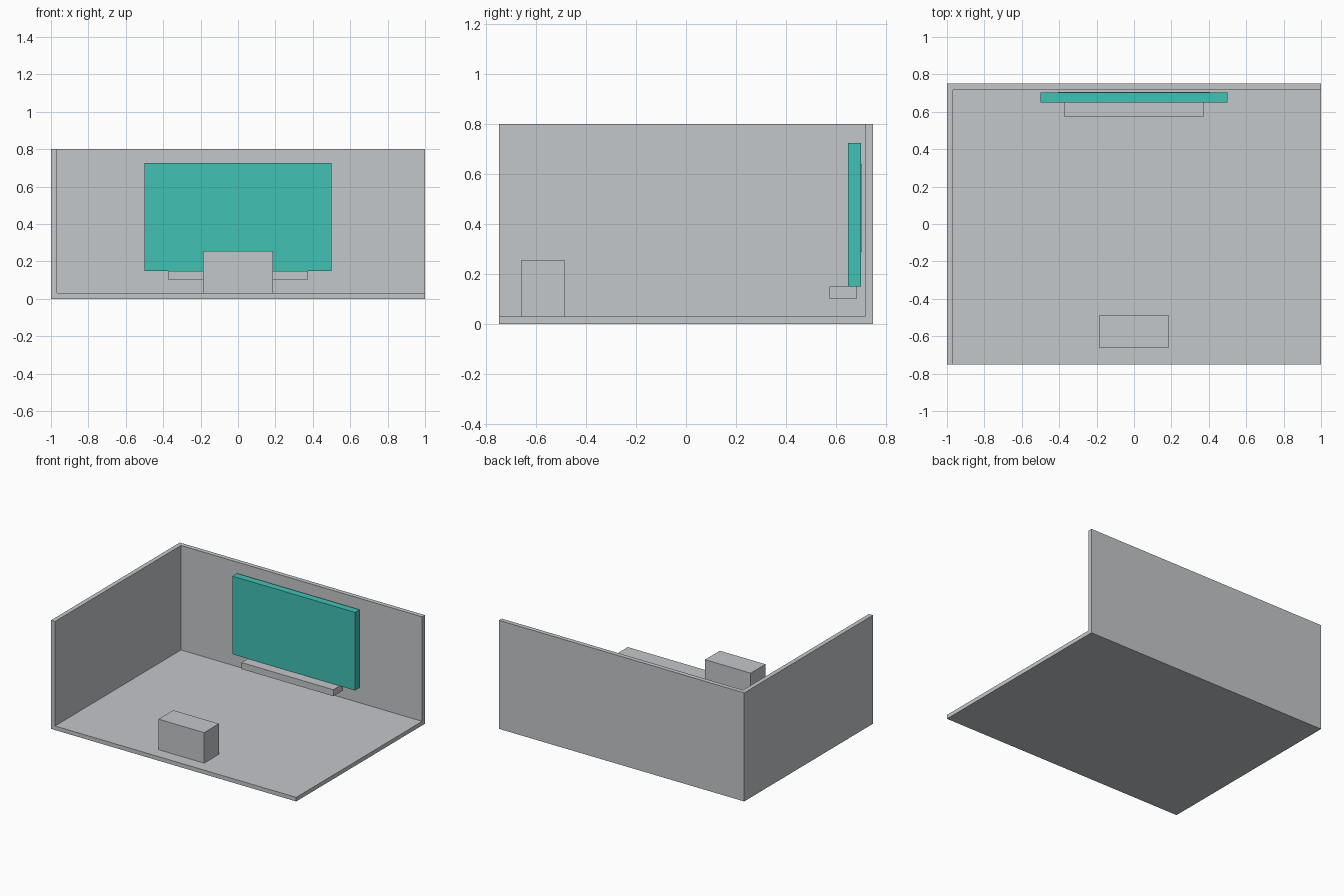
import bpy

default = bpy.data.objects.get("Cube")
if default:
    bpy.data.objects.remove(default, do_unlink=True)


def make_material(name, colour):
    mat = bpy.data.materials.new(name)
    mat.use_nodes = True
    mat.diffuse_color = colour
    mat.node_tree.nodes["Principled BSDF"].inputs["Base Color"].default_value = colour
    return mat


def box(name, mat, x, y, z):
    """Flat-sided box spanning the given (min, max) ranges."""
    spans = (x, y, z)
    bpy.ops.mesh.primitive_cube_add(size=1, location=[(a + b) / 2 for a, b in spans])
    obj = bpy.context.object
    obj.name = name
    obj.scale = [b - a for a, b in spans]
    bpy.ops.object.transform_apply(location=False, rotation=False, scale=True)
    obj.data.materials.append(mat)
    return obj


grey = make_material("light_grey", (0.55, 0.57, 0.59, 1))
teal = make_material("teal", (0.053, 0.533, 0.456, 1))

W, D, H = 1.0, 0.75, 0.8   # half width, half depth, wall height
T = 0.033                  # wall thickness
F = 0.03                   # floor thickness

# Room shell: floor and two walls
box("floor", grey, (-W, W), (-D, D), (0, F))
box("right_wall", grey, (-W, T - W), (-D, D), (F, H))
box("back_wall", grey, (T - W, W), (D - T, D), (F, H))

# Screen with its rear mount, and the shelf below
box("screen", teal, (-0.5, 0.5), (0.649, 0.702), (0.15, 0.725))
box("screen_mount", grey, (-0.407, 0.407), (0.695, 0.706), (0.287, 0.641))
box("shelf", grey, (-0.375, 0.375), (0.575, 0.686), (0.102, 0.15))

# Bench block near the front edge
box("bench", grey, (-0.186, 0.186), (-0.66, -0.488), (F, 0.255))
